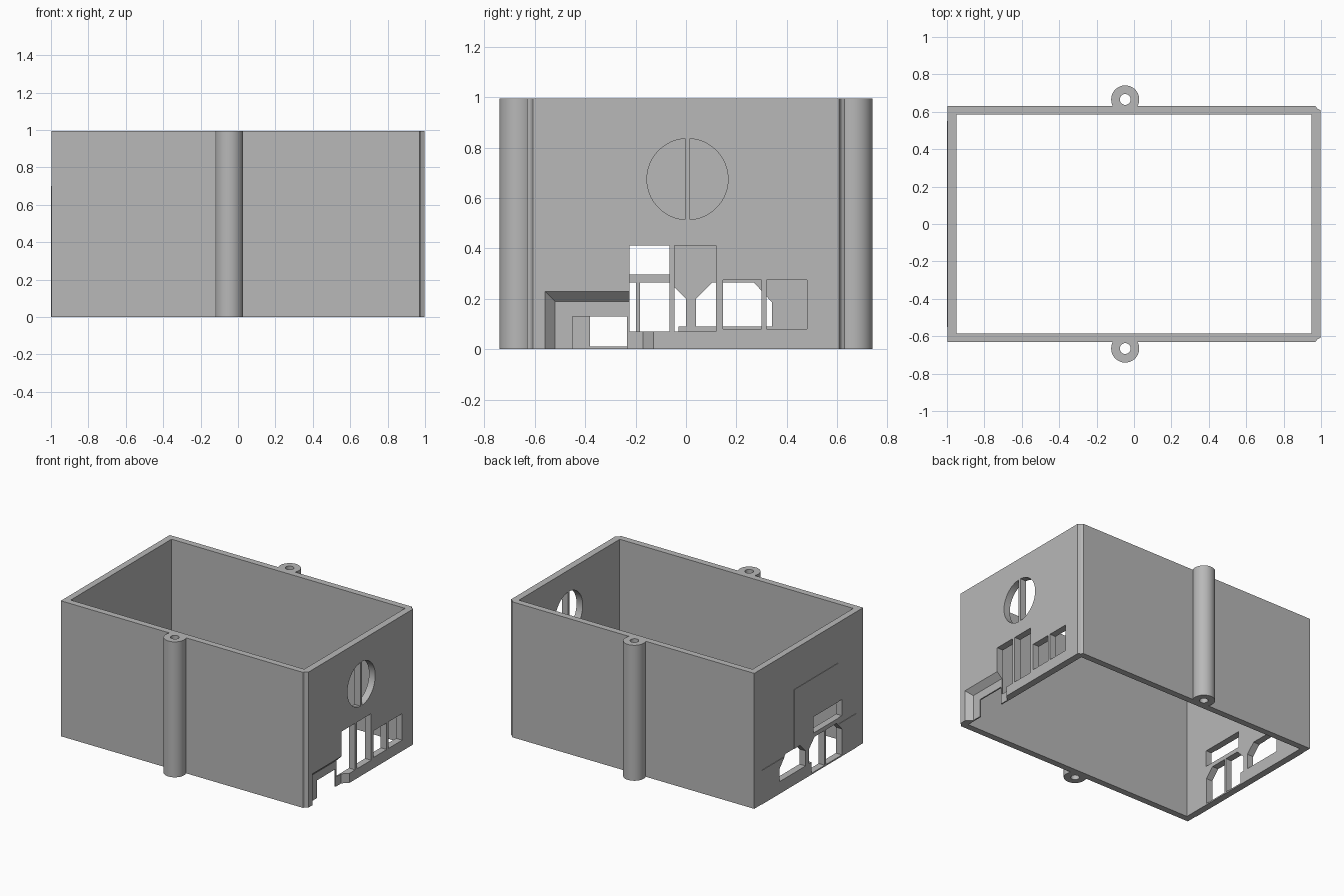
import bpy, bmesh, math

cube = bpy.data.objects.get("Cube")
if cube:
    bpy.data.objects.remove(cube, do_unlink=True)

H = 0.995          # enclosure height
BOSS_X = -0.047    # screw boss position along the long walls

grey = bpy.data.materials.new("grey plastic")
grey.use_nodes = True
colour = (0.48, 0.48, 0.48, 1)
grey.diffuse_color = colour
grey.node_tree.nodes["Principled BSDF"].inputs["Base Color"].default_value = colour


def loft(name, ring_a, ring_b):
    """Closed solid between two matching rings of 3D points."""
    bm = bmesh.new()
    a = [bm.verts.new(p) for p in ring_a]
    b = [bm.verts.new(p) for p in ring_b]
    bm.faces.new(a)
    bm.faces.new(b)
    n = len(a)
    for i in range(n):
        j = (i + 1) % n
        bm.faces.new((a[i], a[j], b[j], b[i]))
    bmesh.ops.recalc_face_normals(bm, faces=bm.faces)
    mesh = bpy.data.meshes.new(name)
    bm.to_mesh(mesh)
    bm.free()
    mesh.materials.append(grey)
    obj = bpy.data.objects.new(name, mesh)
    bpy.context.collection.objects.link(obj)
    return obj


def upright(name, outline, z0, z1):
    return loft(name, [(x, y, z0) for x, y in outline], [(x, y, z1) for x, y in outline])


def sideways(name, outline, x0, x1):
    return loft(name, [(x0, y, z) for y, z in outline], [(x1, y, z) for y, z in outline])


def rect(u0, u1, v0, v1):
    return [(u0, v0), (u1, v0), (u1, v1), (u0, v1)]


def arc(u, v, r, start, end, n):
    angles = [math.radians(start + (end - start) * i / n) for i in range(n + 1)]
    return [(u + r * math.cos(t), v + r * math.sin(t)) for t in angles]


def combine(target, tool, operation):
    mod = target.modifiers.new(operation.lower(), "BOOLEAN")
    mod.operation = operation
    mod.solver = "EXACT"
    mod.object = tool
    bpy.context.view_layer.objects.active = target
    bpy.ops.object.modifier_apply(modifier=mod.name)
    bpy.data.objects.remove(tool, do_unlink=True)


# Outer shell, with small grooved corners on the +x end
half = [(0.998, 0.607), (0.978, 0.618), (0.97, 0.632), (-0.997, 0.632)]
outline = half + [(x, -y) for x, y in reversed(half)]
case = upright("enclosure_walls", outline, 0, H)

# Screw bosses on both long walls
for s in (-1, 1):
    circle = arc(BOSS_X, s * 0.666, 0.075, 0, 360, 48)[:-1]
    combine(case, upright("screw_boss", circle, 0, H), "UNION")

# Open interior and screw holes
combine(case, upright("interior", rect(-0.95, 0.948, -0.585, 0.585), -0.1, 1.1), "DIFFERENCE")
for s in (-1, 1):
    circle = arc(BOSS_X, s * 0.666, 0.029, 0, 360, 32)[:-1]
    combine(case, upright("screw_hole", circle, -0.1, 1.1), "DIFFERENCE")

# Very slightly raised panel on the -x end
panel = [(-0.55, 0), (0.55, 0), (0.55, 0.25), (0.17, 0.25),
         (0.17, 0.7), (-0.34, 0.7), (-0.34, 0.25), (-0.55, 0.25)]
combine(case, sideways("raised_panel", panel, -1, -0.98), "UNION")

# Chamfered connector recess on the +x end
def recess_ring(x, grow):
    corners = rect(-0.52 - grow, -0.17 + grow, -0.1, 0.19 + grow)
    return [(x, y, z) for y, z in corners]

combine(case, loft("recess", recess_ring(0.958, 0), recess_ring(1.008, 0.05)), "DIFFERENCE")

# Port openings through the +x end, with a split round opening above
ports = [rect(-0.45, -0.235, -0.1, 0.13),
         rect(-0.225, -0.065, 0.07, 0.412), rect(-0.045, 0.12, 0.07, 0.412),
         rect(0.147, 0.3, 0.08, 0.275), rect(0.32, 0.48, 0.08, 0.275)]
cy, cz, r = 0.006, 0.675, 0.161
gap = math.degrees(math.asin(0.009 / r))
ports.append(arc(cy, cz, r, -90 + gap, 90 - gap, 32))
ports.append(arc(cy, cz, r, 90 + gap, 270 - gap, 32))
for p in ports:
    combine(case, sideways("port", p, 0.9, 1.1), "DIFFERENCE")

# Openings with clipped corners through the -x end
slots = [
    [(0.04, 0.09), (0.342, 0.09), (0.342, 0.185), (0.27, 0.265), (0.105, 0.265), (0.04, 0.2)],
    [(-0.182, 0.01), (-0.03, 0.01), (-0.03, 0.09), (0, 0.09),
     (0, 0.2), (-0.065, 0.265), (-0.182, 0.265)],
    [(-0.382, 0.01), (-0.198, 0.01), (-0.198, 0.265), (-0.32, 0.265), (-0.382, 0.2)],
    rect(-0.385, -0.05, 0.296, 0.415),
]
for s in slots:
    combine(case, sideways("slot", s, -1.1, -0.9), "DIFFERENCE")

# Smooth the bosses while keeping the edges crisp
bpy.ops.object.select_all(action="DESELECT")
case.select_set(True)
bpy.context.view_layer.objects.active = case
bpy.ops.object.shade_smooth_by_angle(angle=math.radians(25))
